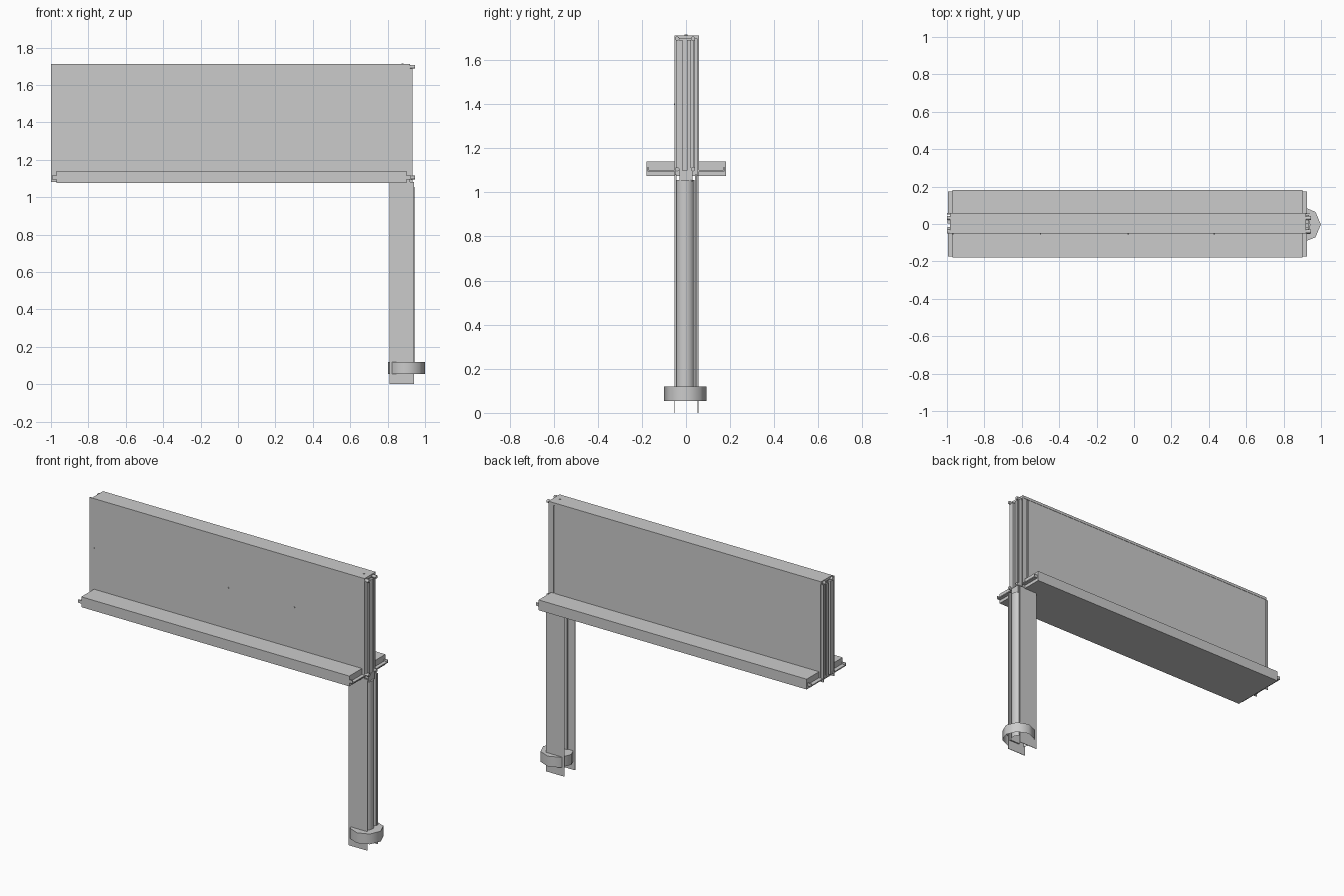
import bpy, bmesh, math

if "Cube" in bpy.data.objects:
    bpy.data.objects.remove(bpy.data.objects["Cube"])


def finish(name, bm, smooth=False):
    bmesh.ops.recalc_face_normals(bm, faces=bm.faces)
    me = bpy.data.meshes.new(name)
    bm.to_mesh(me)
    bm.free()
    ob = bpy.data.objects.new(name, me)
    bpy.context.collection.objects.link(ob)
    if smooth:
        bpy.ops.object.select_all(action='DESELECT')
        ob.select_set(True)
        bpy.context.view_layer.objects.active = ob
        bpy.ops.object.shade_smooth_by_angle(angle=math.radians(50))
    return ob


def box(name, x0, x1, y0, y1, z0, z1):
    bm = bmesh.new()
    bmesh.ops.create_cube(bm, size=1)
    for v in bm.verts:
        v.co = ((x0 + x1) / 2 + v.co.x * (x1 - x0),
                (y0 + y1) / 2 + v.co.y * (y1 - y0),
                (z0 + z1) / 2 + v.co.z * (z1 - z0))
    return finish(name, bm)


def wall(name, pts, z0, z1, closed=False, cap=False, smooth=False):
    """Sheet raised from an xy outline, optionally capped on top."""
    bm = bmesh.new()
    lo = [bm.verts.new((x, y, z0)) for x, y in pts]
    hi = [bm.verts.new((x, y, z1)) for x, y in pts]
    n = len(pts)
    for i in range(n if closed else n - 1):
        j = (i + 1) % n
        bm.faces.new((lo[i], lo[j], hi[j], hi[i]))
    if cap:
        bm.faces.new(hi)
    return finish(name, bm, smooth)


def peg(name, x, y, z, r, length, axis):
    bm = bmesh.new()
    bmesh.ops.create_cone(bm, cap_ends=True, segments=10,
                          radius1=r, radius2=r, depth=length)
    for v in bm.verts:
        a, b, c = v.co
        p = {'X': (c, a, b), 'Y': (a, c, b), 'Z': (a, b, c)}[axis]
        v.co = (p[0] + x, p[1] + y, p[2] + z)
    return finish(name, bm, True)


# Upper panel: core, face sheets and top lid
box("panel_core", -0.98, 0.90, -0.046, 0.052, 1.08, 1.70)
box("panel_front_sheet", -1.0, 0.92, -0.052, -0.046, 1.08, 1.712)
box("panel_back_sheet", -0.98, 0.875, 0.052, 0.058, 1.08, 1.695)
for i, (a, b) in enumerate(((-1.0, -0.985), (0.885, 0.92))):
    box(f"panel_back_edge_{i}", a, b, 0.052, 0.058, 1.08, 1.695)
box("panel_top_lid", -0.985, 0.92, -0.048, 0.06, 1.695, 1.712)

# Ledge running along both sides, with thin tray ends poking out
box("ledge", -0.97, 0.902, -0.178, 0.182, 1.075, 1.14)
for i, (a, b) in enumerate(((-0.995, -0.96), (0.89, 0.924))):
    for j, (c, d) in enumerate(((-0.175, -0.05), (0.055, 0.175))):
        box(f"ledge_tray_{i}_{j}", a, b, c, d, 1.095, 1.102)
        e = c if j == 0 else d - 0.005
        box(f"ledge_tray_lip_{i}_{j}", a, b, e, e + 0.005, 1.095, 1.115)

# Connector channels and pegs on both panel ends
for side, x0, s in (("left", -0.978, -1), ("right", 0.90, 1)):
    reach = 0.02 if s < 0 else 0.034
    for i, (c, d) in enumerate(((-0.046, -0.016), (0.004, 0.022), (0.034, 0.04))):
        xs = sorted((x0, x0 + s * reach))
        box(f"{side}_end_rail_{i}", xs[0], xs[1], c, d, 1.10, 1.69)
    for y in (-0.04, 0.032):
        for z in (1.105, 1.697):
            px = -0.987 if s < 0 else 0.925
            peg(f"{side}_end_peg", px, y, z, 0.01, 0.026 if s < 0 else 0.042, 'X')

# Tiny screws on the front face and lid
for x in (-0.97, -0.5, -0.03, 0.43):
    peg("front_screw", x, -0.052, 1.40, 0.004, 0.006, 'Y')
peg("lid_screw", 0.88, 0.0, 1.712, 0.006, 0.006, 'Z')

# Leg: two flat side sheets with a rounded cover between them
box("leg_front_sheet", 0.81, 0.94, -0.053, -0.050, 0.0, 1.08)
box("leg_back_sheet", 0.81, 0.94, 0.053, 0.056, 0.0, 1.08)
arc = [(0.90 + 0.043 * math.cos(t), -0.004 + 0.043 * math.sin(t))
       for t in (math.radians(-90 + 15 * k) for k in range(13))]
wall("leg_round_cover", [(0.86, -0.047)] + arc + [(0.86, 0.039)],
     0.06, 1.055, cap=True, smooth=True)
box("leg_top_joint", 0.86, 0.932, -0.03, 0.03, 1.05, 1.10)
for i, y in enumerate((-0.047, 0.044)):
    box(f"leg_inner_rail_{i}", 0.86, 0.935, y - 0.003, y + 0.005, 0.06, 1.08)

# Eight-sided foot collar, open underneath
ring = [(0.901 + 0.098 * math.cos(k * math.pi / 4),
         -0.003 + 0.096 * math.sin(k * math.pi / 4)) for k in range(8)]
wall("foot_collar", ring, 0.055, 0.12, closed=True, cap=True, smooth=True)
